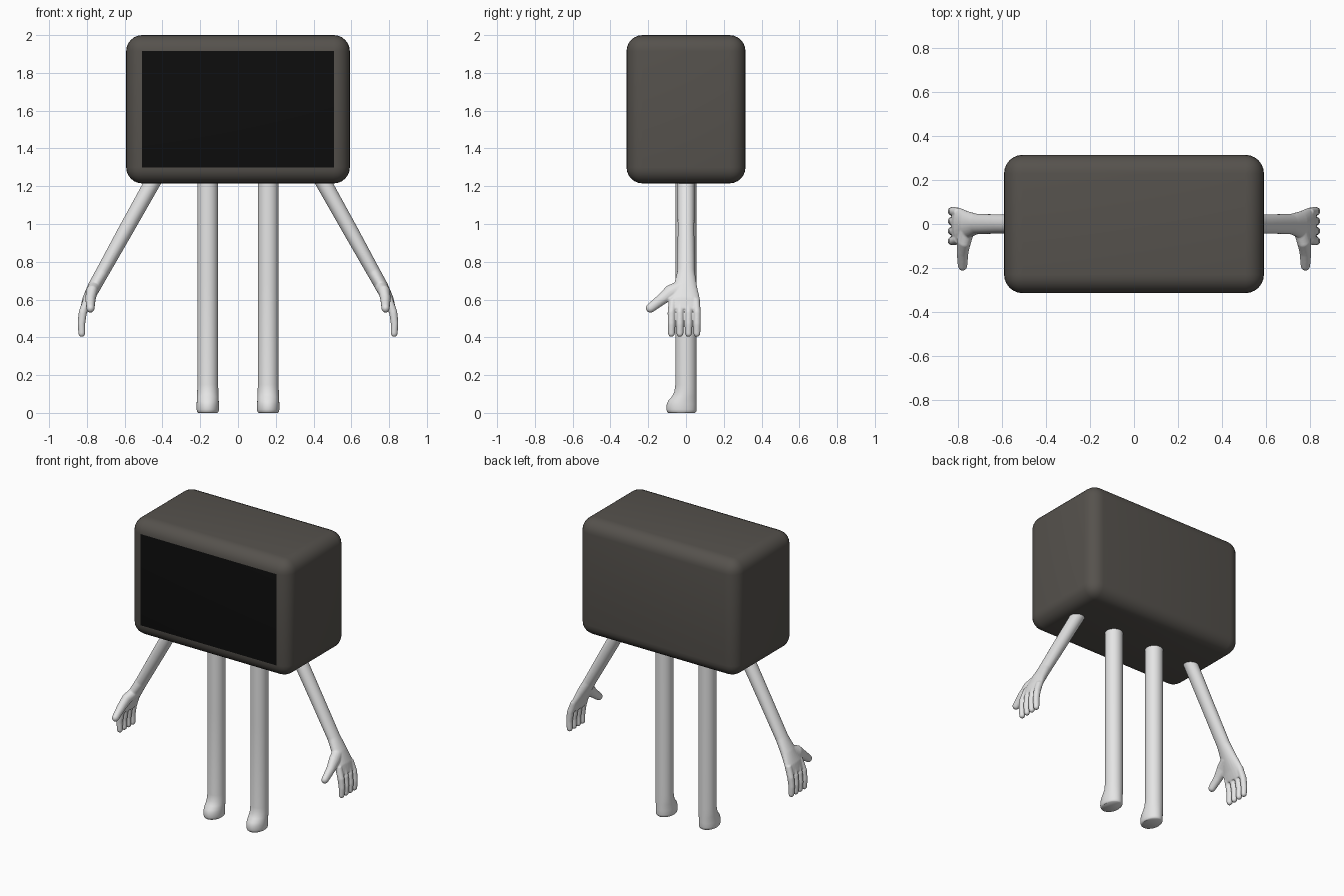
import bpy, bmesh, math
from mathutils import Vector

if "Cube" in bpy.data.objects:
    bpy.data.objects.remove(bpy.data.objects["Cube"])


def material(name, rgb):
    m = bpy.data.materials.new(name)
    m.diffuse_color = (*rgb, 1)
    m.use_nodes = True
    m.node_tree.nodes["Principled BSDF"].inputs["Base Color"].default_value = m.diffuse_color
    return m


CASING = material("dark warm grey", (0.092, 0.084, 0.074))
SCREEN = material("screen black", (0.004, 0.004, 0.004))
LIMB = material("pale grey", (0.78, 0.78, 0.78))


def loft(bm, rings, flat=False, tip=False, n=24):
    """Skin ellipses (x, y, z, width along y, thickness); tip adds a round end."""
    pts = [Vector(r[:3]) for r in rings]
    sections = []
    for i, r in enumerate(rings):
        t = (pts[min(i + 1, len(pts) - 1)] - pts[max(i - 1, 0)]).normalized()
        if flat:
            t = Vector((0, 0, -1))
        u = Vector((0, 1, 0))
        u = (u - t * u.dot(t)).normalized()
        sections.append((pts[i], u, t.cross(u), r[3], r[4]))
    if tip:
        p, u, w, a, b = sections[-1]
        for deg in (22, 45, 65, 82):
            c, s = math.cos(math.radians(deg)), math.sin(math.radians(deg))
            sections.append((p + t * a * s, u, w, a * c, b * c))
    loops = []
    for p, u, w, a, b in sections:
        loops.append([bm.verts.new(p + u * a * math.cos(k * math.tau / n)
                                   + w * b * math.sin(k * math.tau / n)) for k in range(n)])
    faces = [bm.faces.new(loops[0]), bm.faces.new(loops[-1][::-1])]
    for la, lb in zip(loops, loops[1:]):
        for k in range(n):
            j = (k + 1) % n
            faces.append(bm.faces.new((la[j], la[k], lb[k], lb[j])))
    bmesh.ops.recalc_face_normals(bm, faces=faces)


def make_object(name, bm, mats):
    me = bpy.data.meshes.new(name)
    bm.to_mesh(me)
    bm.free()
    ob = bpy.data.objects.new(name, me)
    bpy.context.collection.objects.link(ob)
    for m in mats:
        me.materials.append(m)
    return ob


def shade(ob, angle):
    bpy.ops.object.select_all(action='DESELECT')
    ob.select_set(True)
    bpy.context.view_layer.objects.active = ob
    bpy.ops.object.shade_smooth_by_angle(angle=math.radians(angle))


# Rounded casing; its flat front face is the screen
bm = bmesh.new()
bmesh.ops.create_cube(bm, size=1)
for v in bm.verts:
    v.co = Vector((v.co.x * 1.184, v.co.y * 0.63, 1.6075 + v.co.z * 0.785))
bmesh.ops.bevel(bm, geom=bm.edges[:], offset=0.085, segments=6, profile=0.5, affect='EDGES')
for f in bm.faces:
    if f.normal.y < -0.999 and f.calc_area() > 0.3:
        f.material_index = 1
shade(make_object("casing", bm, [CASING, SCREEN]), 40)

# Legs with forward feet
bm = bmesh.new()
X = 0.16
loft(bm, [(X, 0, 1.25, .055, .055), (X, 0, 0.7, .055, .055), (X, 0, 0.15, .056, .055),
          (X, -.003, 0.11, .059, .056), (X, -.010, 0.085, .066, .057),
          (X, -.019, 0.065, .075, .058), (X, -.023, 0.045, .079, .059),
          (X, -.024, 0.018, .080, .059), (X, -.023, 0.006, .077, .057),
          (X, -.023, 0.0, .071, .052)], flat=True, n=32)
legs = make_object("legs", bm, [LIMB])
legs.modifiers.new("mirror", 'MIRROR')
shade(legs, 50)

# Arm and palm, then fingers and thumb, fused into one smooth surface
bm = bmesh.new()
loft(bm, [(.436, 0, 1.25, .045, .043), (.60, 0, .957, .044, .040), (.715, 0, .75, .046, .036),
          (.76, -.003, .67, .062, .035), (.795, -.008, .60, .083, .030),
          (.814, -.010, .545, .087, .022)])
for y in (-.077, -.032, .013, .058):
    loft(bm, [(.798, y * .9, .60, .021, .022), (.822, y, .53, .0205, .022),
              (.829, y, .47, .0195, .020), (.827, y, .42, .018, .018)], tip=True, n=16)
loft(bm, [(.758, -.02, .67, .036, .034), (.775, -.08, .64, .040, .032),
          (.781, -.13, .60, .030, .027), (.781, -.188, .555, .025, .022)], tip=True, n=16)
arms = make_object("arms_and_hands", bm, [LIMB])
rm = arms.modifiers.new("fuse", 'REMESH')
rm.mode, rm.voxel_size, rm.use_smooth_shade = 'VOXEL', 0.0045, True
sm = arms.modifiers.new("soften", 'SMOOTH')
sm.factor, sm.iterations = 0.5, 5
arms.modifiers.new("mirror", 'MIRROR')
shade(arms, 60)
